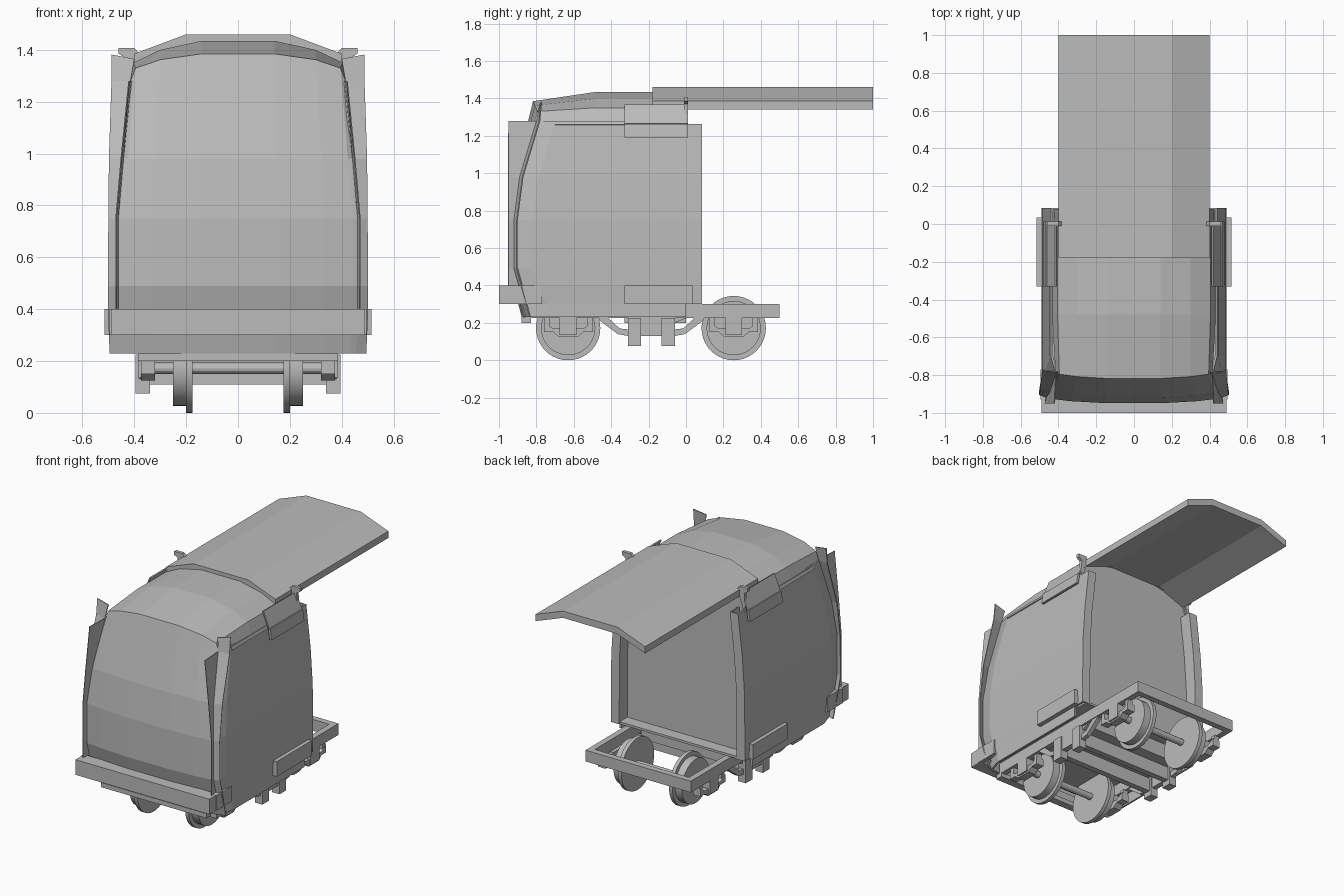
import bpy, bmesh, math
from mathutils import Matrix

if "Cube" in bpy.data.objects:
    bpy.data.objects.remove(bpy.data.objects["Cube"])

grey = bpy.data.materials.new("light_grey")
grey.diffuse_color = (0.5, 0.5, 0.5, 1)
grey.use_nodes = True
grey.node_tree.nodes["Principled BSDF"].inputs["Base Color"].default_value = grey.diffuse_color


def finish(name, bm, solid=0.0):
    bmesh.ops.recalc_face_normals(bm, faces=bm.faces)
    me = bpy.data.meshes.new(name)
    bm.to_mesh(me)
    bm.free()
    me.materials.append(grey)
    ob = bpy.data.objects.new(name, me)
    bpy.context.collection.objects.link(ob)
    if solid:
        mod = ob.modifiers.new("thickness", 'SOLIDIFY')
        mod.thickness = solid
        mod.offset = -1
    return ob


def box(name, x, y, z):
    bm = bmesh.new()
    mid = [(a + b) / 2 for a, b in (x, y, z)]
    size = [abs(b - a) for a, b in (x, y, z)]
    bmesh.ops.create_cube(bm, size=1, matrix=Matrix.Translation(mid) @ Matrix.Diagonal((*size, 1)))
    return finish(name, bm)


def pair(name, x, y, z):
    for side, s in (("left", -1), ("right", 1)):
        box(f"{name}_{side}", (s * x[0], s * x[1]), y, z)


def prism(name, pts, axis, a, b):
    """Extrude a closed profile along x (points y,z) or along y (points x,z)."""
    put = (lambda p, t: (t, p[0], p[1])) if axis == 'x' else (lambda p, t: (p[0], t, p[1]))
    bm = bmesh.new()
    ends = [[bm.verts.new(put(p, t)) for p in pts] for t in (a, b)]
    bm.faces.new(ends[0])
    bm.faces.new(ends[1])
    n = len(pts)
    for i in range(n):
        j = (i + 1) % n
        bm.faces.new((ends[0][i], ends[0][j], ends[1][j], ends[1][i]))
    return finish(name, bm)


def loft(name, rows, solid=0.0):
    bm = bmesh.new()
    vs = [[bm.verts.new(p) for p in r] for r in rows]
    for r0, r1 in zip(vs, vs[1:]):
        for i in range(len(r0) - 1):
            bm.faces.new((r0[i], r0[i + 1], r1[i + 1], r1[i]))
    return finish(name, bm, solid)


def mirrored(half):
    return [(-x, z) for x, z in half] + [(x, z) for x, z in reversed(half)]


# Roof shell: three cross-sections from windscreen to rear
front_arch = mirrored([(0.415, 1.28), (0.395, 1.33), (0.30, 1.362), (0.14, 1.385)])
mid_arch = mirrored([(0.435, 1.27), (0.405, 1.35), (0.30, 1.40), (0.14, 1.435)])
bow = [0, 0.005, 0.018, 0.028]
bow = bow + bow[::-1]
roof_rows = [[(x, -0.79 - b, z) for (x, z), b in zip(front_arch, bow)]]
roof_rows += [[(x, y, z) for x, z in mid_arch] for y in (-0.48, 0.01)]
loft("roof", roof_rows, 0.012)

# Curved windscreen and nose: half width, edge y, z
nose = [(0.455, -0.85, 0.23), (0.465, -0.895, 0.40), (0.465, -0.92, 0.49),
        (0.465, -0.92, 0.75), (0.445, -0.89, 0.98)]
frac = [x / 0.415 for x, z in front_arch]
rows = [[(f * w, y - b, z) for f, b in zip(frac, bow)] for w, y, z in nose]
loft("windscreen", rows + [roof_rows[0]], 0.012)

# Side walls, lower skirts, front corner flaps and forward fins
edge = nose + [(0.415, -0.80, 1.28)]
wall_x = [0.485, 0.49, 0.49, 0.487, 0.472, 0.44]
flap_x = [0.495, 0.502, 0.502, 0.50, 0.498, 0.488]
for side, s in (("left", -1), ("right", 1)):
    wall = []
    for (w, y, z), x in zip(edge, wall_x):
        zb = max(z, 0.30)
        wall.append([(s * w, y, zb), (s * x, y + 0.10, zb), (s * x, 0.085, min(zb, 1.262))])
    loft("side_wall_" + side, wall, 0.012)
    loft("side_skirt_" + side, [[(s * 0.455, -0.85, z), (s * 0.485, -0.75, z), (s * 0.485, 0, z)]
                                for z in (0.23, 0.30)], 0.012)
    # rear corner posts
    loft("rear_post_" + side, [[(s * x, 0.085, z), (s * (x - 0.06), 0.085, z),
                                (s * (x - 0.06), 0, z)]
                               for x, z in ((0.49, 0.30), (0.487, 0.75), (0.472, 0.98), (0.44, 1.262))], 0.01)
    # outward flap beside the windscreen
    rows = [[(s * w, y, z), (s * x, y + 0.015, z)] for (w, y, z), x in zip(edge, flap_x)]
    rows.append([(s * 0.40, -0.785, 1.365), (s * 0.487, -0.775, 1.382)])
    loft("corner_flap_" + side, rows, 0.006)
    # forward fin
    loft("corner_fin_" + side, [[(s * w, y, z), (s * (w + 0.008), -0.95, z)] for w, y, z in edge[1:]], 0.004)
    # folded plate on the upper side at the rear
    loft("upper_side_plate_" + side, [[(s * x, y, z) for y in (-0.33, 0.012)]
                                      for x, z in ((0.463, 1.19), (0.452, 1.262))], 0.015)
    loft("roof_edge_plate_" + side, [[(s * x, y, z) for y in (-0.33, 0.012)]
                                     for x, z in ((0.452, 1.262), (0.41, 1.365))], 0.008)
    # canopy bracket with pointed tabs
    prism("canopy_bracket_" + side, [(s * x, z) for x, z in (
        (0.38, 1.385), (0.40, 1.408), (0.46, 1.408), (0.46, 1.385), (0.435, 1.37),
        (0.445, 1.20), (0.415, 1.33))], 'y', -0.01, 0.012)
    # long gutter strip
    loft("gutter_" + side, [[(s * x, y, z) for y in (-0.70, -0.33)]
                            for x, z in ((0.448, 1.26), (0.44, 1.28))], 0.01)

# Rear bulkhead and floor
prism("rear_bulkhead", [(-0.465, 0.30), (-0.465, 0.75), (-0.45, 0.98)] + mid_arch
      + [(0.45, 0.98), (0.465, 0.75), (0.465, 0.30)], 'y', -0.02, 0.0)
box("floor", (-0.46, 0.46), (-0.84, 0.08), (0.30, 0.315))

# Long raised canopy
prism("canopy", [(-0.40, 1.34), (-0.40, 1.385), (-0.20, 1.46), (0.20, 1.46),
                 (0.40, 1.385), (0.40, 1.34), (0.20, 1.415), (-0.20, 1.415)], 'y', -0.18, 1.0)

# Front bumper and side steps
box("bumper", (-0.49, 0.49), (-1.0, -0.91), (0.30, 0.40))
pair("bumper_return", (0.465, 0.495), (-0.93, -0.77), (0.30, 0.40))
pair("side_step", (0.475, 0.515), (-0.33, 0.035), (0.30, 0.40))

# Truck frame
pair("frame_rail", (0.345, 0.385), (-0.85, 0.50), (0.225, 0.30))
box("rear_crossbar", (-0.385, 0.385), (0.46, 0.50), (0.225, 0.30))
box("front_crossbar", (-0.385, 0.385), (-0.88, -0.83), (0.20, 0.23))
prism("front_apron", [(-0.38, 0.285), (-0.37, 0.20), (-0.32, 0.20), (-0.32, 0.23), (0.32, 0.23),
                      (0.32, 0.20), (0.37, 0.20), (0.38, 0.285)], 'y', -0.86, -0.845)
box("center_box", (-0.33, 0.33), (-0.33, 0.0), (0.20, 0.30))
for n, y in (("front", -0.275), ("rear", -0.095)):
    box("cross_beam_" + n, (-0.34, 0.34), (y - 0.02, y + 0.02), (0.11, 0.20))
    pair("hanger_" + n, (0.34, 0.395), (y - 0.035, y + 0.035), (0.075, 0.225))
pair("hanger_link", (0.35, 0.385), (-0.24, -0.13), (0.13, 0.225))

# Angled braces between the hangers and the rails
for side, s in (("left", -1), ("right", 1)):
    for n, m in (("front", -1), ("rear", 1)):
        pts = [(0.125, 0.13), (0.18, 0.14), (0.28, 0.215), (0.28, 0.235), (0.24, 0.235),
               (0.17, 0.17), (0.125, 0.165)]
        prism(f"brace_{n}_{side}", [(-0.185 + m * y, z) for y, z in pts], 'x', s * 0.35, s * 0.38)
    prism("upper_brace_" + side, [(-0.06, 0.20), (-0.06, 0.225), (0.085, 0.285), (0.095, 0.265)],
          'x', s * 0.35, s * 0.37)


def cylinder(bm, x0, x1, r, y, z, seg):
    m = Matrix.Translation(((x0 + x1) / 2, y, z)) @ Matrix.Rotation(math.pi / 2, 4, 'Y')
    bmesh.ops.create_cone(bm, cap_ends=True, segments=seg, radius1=r, radius2=r, depth=abs(x1 - x0), matrix=m)


# Wheelsets: flanged wheels, axle, axle boxes and springs
for n, y in (("front", -0.63), ("rear", 0.255)):
    for side, s in (("left", -1), ("right", 1)):
        bm = bmesh.new()
        cylinder(bm, s * 0.175, s * 0.20, 0.172, y, 0.172, 40)
        cylinder(bm, s * 0.20, s * 0.25, 0.145, y, 0.172, 40)
        ob = finish(f"wheel_{n}_{side}", bm)
        bpy.context.view_layer.objects.active = ob
        ob.select_set(True)
        bpy.ops.object.shade_smooth_by_angle(angle=math.radians(35))
        ob.select_set(False)
    bm = bmesh.new()
    cylinder(bm, -0.34, 0.34, 0.022, y, 0.172, 12)
    finish("axle_" + n, bm)
    pair("axle_box_" + n, (0.32, 0.385), (y - 0.045, y + 0.045), (0.135, 0.225))
    for side, s in (("left", -1), ("right", 1)):
        prism(f"spring_carrier_{n}_{side}", [(y + a, z) for a, z in (
            (-0.13, 0.20), (-0.13, 0.15), (-0.08, 0.15), (-0.05, 0.125), (0.05, 0.125),
            (0.08, 0.15), (0.13, 0.15), (0.13, 0.20), (0.08, 0.17), (-0.08, 0.17))],
            'x', s * 0.32, s * 0.375)
    for e in (-0.115, 0.115):
        pair(f"spring_post_{n}", (0.335, 0.37), (y + e - 0.015, y + e + 0.015), (0.15, 0.228))
